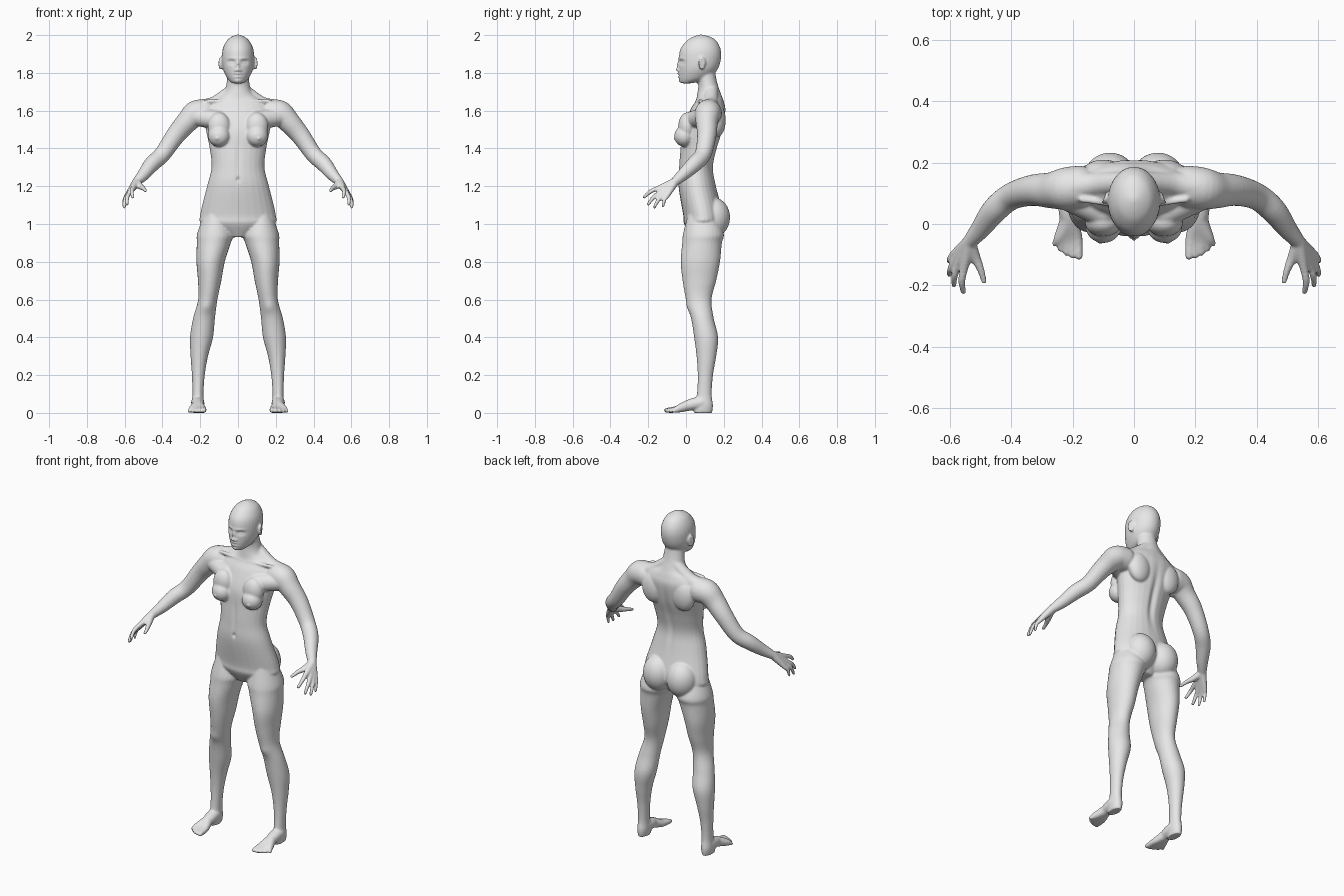
import bpy, bmesh
from math import cos, sin, pi, exp
from mathutils import Vector, Matrix

cube = bpy.data.objects.get("Cube")
if cube:
    bpy.data.objects.remove(cube)

SIDES = 28
STEPS = 5
bm = bmesh.new()


def section(height, half_width, front, back, middle=0):
    return Vector((height, half_width, front, back, middle))


def joint(across, depth, up, radius):
    return Vector((across, depth, up, radius))


def smooth_path(keys):
    """Smooth curve through sections or joints."""
    points = [keys[0], *keys, keys[-1]]
    path = []
    for before, start, end, after in zip(points, points[1:], points[2:], points[3:]):
        for step in range(STEPS):
            t = step / STEPS
            path.append(start + t / 2 * (end - before
                        + t * (2 * before - 5 * start + 4 * end - after)
                        + t * t * (3 * start - before - 3 * end + after)))
    return path + [keys[-1]]


def skin(rings):
    """Closed surface through a list of rings."""
    rings = [[bm.verts.new(point) for point in ring] for ring in rings]
    for lower, upper in zip(rings, rings[1:]):
        for i in range(SIDES):
            j = (i + 1) % SIDES
            bm.faces.new((lower[i], lower[j], upper[j], upper[i]))
    bm.faces.new(reversed(rings[0]))
    bm.faces.new(rings[-1])


TURNS = [2 * pi * i / SIDES for i in range(SIDES)]


def loft(*keys, side=1):
    """Stack of oval sections."""
    rings = []
    for height, half_width, front, back, middle in smooth_path(keys):
        centre, depth = (front + back) / 2, (back - front) / 2
        rings.append([(side * middle + half_width * cos(a), centre + depth * sin(a), height)
                      for a in TURNS])
    skin(rings)


def blob(centre, radii, side=1):
    x, y, z = centre
    place = Matrix.Translation((side * x, y, z)) @ Matrix.Diagonal((*radii, 1))
    bmesh.ops.create_icosphere(bm, subdivisions=4, radius=1, matrix=place)


def tube(*keys, side):
    """Round-ended limb through joints."""
    path = smooth_path([joint(side * key.x, key.y, key.z, key.w) for key in keys])
    rings = []
    for i, point in enumerate(path):
        before, after = path[max(i - 1, 0)], path[min(i + 1, len(path) - 1)]
        aim = (after.xyz - before.xyz).to_track_quat('Z', 'Y')
        rings.append([point.xyz + aim @ Vector((cos(a), sin(a), 0)) * point.w for a in TURNS])
    skin(rings)
    for end in (path[0], path[-1]):
        blob(end.xyz, [end.w] * 3)


# Torso and neck
loft(section(height=.93, half_width=.06, front=.03, back=.13),
     section(height=1, half_width=.19, front=-.01, back=.185),
     section(height=1.05, half_width=.2, front=-.015, back=.195),
     section(height=1.2, half_width=.164, front=-.04, back=.16),
     section(height=1.3, half_width=.14, front=-.038, back=.145),
     section(height=1.4, half_width=.15, front=-.03, back=.165),
     section(height=1.5, half_width=.17, front=-.02, back=.195),
     section(height=1.6, half_width=.185, front=.02, back=.21),
     section(height=1.65, half_width=.15, front=.05, back=.2),
     section(height=1.69, half_width=.08, front=.06, back=.185),
     section(height=1.75, half_width=.06, front=.063, back=.165),
     section(height=1.83, half_width=.055, front=.03, back=.15))

# Head
loft(section(height=1.745, half_width=.03, front=-.025, back=.03),
     section(height=1.77, half_width=.056, front=-.036, back=.12),
     section(height=1.82, half_width=.08, front=-.038, back=.168),
     section(height=1.88, half_width=.086, front=-.038, back=.186),
     section(height=1.93, half_width=.08, front=-.028, back=.182),
     section(height=1.97, half_width=.06, front=.004, back=.16),
     section(height=1.99, half_width=.036, front=.035, back=.13),
     section(height=2.002, half_width=.01, front=.07, back=.09))

for side in (1, -1):
    # Ear plate with a raised rim
    blob(centre=(.088, .085, 1.847), radii=(.01, .016, .03), side=side)
    tube(*[joint(across=.094 - .006 * cos(a), depth=.085 + .015 * cos(a), up=1.85 + .028 * sin(a),
                 radius=.005) for a in TURNS[::4]], side=side)

    # Breast with its upper slope, shoulder blade, buttock
    blob(centre=(.1, -.008, 1.465), radii=(.058, .054, .056), side=side)
    blob(centre=(.1, .005, 1.515), radii=(.06, .046, .075), side=side)
    blob(centre=(.1, .165, 1.55), radii=(.07, .045, .09), side=side)
    blob(centre=(.078, .145, 1.035), radii=(.088, .088, .105), side=side)

    # Neck slope, collarbone and chest fold
    tube(joint(across=.02, depth=.135, up=1.715, radius=.035),
         joint(across=.12, depth=.13, up=1.637, radius=.04),
         joint(across=.2, depth=.12, up=1.61, radius=.05), side=side)
    tube(joint(across=.02, depth=.06, up=1.65, radius=.01),
         joint(across=.17, depth=.08, up=1.65, radius=.01), side=side)
    tube(joint(across=.1, depth=.04, up=1.55, radius=.05),
         joint(across=.23, depth=.1, up=1.57, radius=.05), side=side)

    # Arm from shoulder to wrist
    wrist = joint(across=.538, depth=-.06, up=1.222, radius=.023)
    tube(joint(across=.18, depth=.12, up=1.59, radius=.07),
         joint(across=.225, depth=.115, up=1.583, radius=.069),
         joint(across=.27, depth=.11, up=1.54, radius=.059),
         joint(across=.33, depth=.11, up=1.47, radius=.051),
         joint(across=.4, depth=.09, up=1.37, radius=.044),
         joint(across=.455, depth=.045, up=1.318, radius=.042),
         joint(across=.5, depth=-.015, up=1.262, radius=.033), wrist, side=side)

    # Four fingers fanned from index to little, each rooted at the wrist
    first_knuckle = joint(across=.555, depth=-.145, up=1.19, radius=.014)
    last_knuckle = joint(across=.586, depth=-.096, up=1.154, radius=.013)
    first_tip = joint(across=.557, depth=-.222, up=1.142, radius=.009)
    last_tip = joint(across=.603, depth=-.122, up=1.095, radius=.008)
    arch = joint(across=.017, depth=-.013, up=-.025, radius=0)
    curl = joint(across=.006, depth=-.004, up=.006, radius=0)
    for finger in range(4):
        t = finger / 3
        knuckle = first_knuckle.lerp(last_knuckle, t) + arch * sin(pi * t) / 2
        tip = first_tip.lerp(last_tip, t) + arch * sin(pi * t)
        tube(wrist, knuckle, knuckle.lerp(tip, .5) + curl, tip, side=side)

    # Thumb
    tube(wrist, joint(across=.518, depth=-.108, up=1.2, radius=.017),
         joint(across=.5, depth=-.15, up=1.188, radius=.012),
         joint(across=.49, depth=-.187, up=1.176, radius=.009), side=side)

    # Leg from hip to heel
    loft(section(height=1.05, half_width=.06, front=.01, back=.16, middle=.12),
         section(height=.95, half_width=.096, front=-.015, back=.2, middle=.12),
         section(height=.9, half_width=.09, front=-.02, back=.19, middle=.128),
         section(height=.8, half_width=.075, front=-.028, back=.18, middle=.145),
         section(height=.7, half_width=.062, front=-.018, back=.16, middle=.15),
         section(height=.6, half_width=.051, front=0, back=.135, middle=.16),
         section(height=.5, half_width=.058, front=.027, back=.147, middle=.18),
         section(height=.4, half_width=.061, front=.043, back=.17, middle=.193),
         section(height=.3, half_width=.046, front=.056, back=.16, middle=.205),
         section(height=.2, half_width=.034, front=.062, back=.143, middle=.21),
         section(height=.1, half_width=.029, front=.058, back=.136, middle=.212),
         section(height=.04, half_width=.032, front=.045, back=.143, middle=.213),
         section(height=0, half_width=.027, front=.04, back=.138, middle=.213), side=side)

    # Five toes fanned from big to little, each rooted at the ankle
    ankle = joint(across=.213, depth=.08, up=.055, radius=.035)
    instep = joint(across=.212, depth=.02, up=.042, radius=.03)
    for toe in range(5):
        t = toe / 4
        radius = .013 - .004 * t
        tip = joint(across=.18 + .08 * t, depth=-.104 + .04 * t - .01 * sin(pi * t),
                    up=radius, radius=radius)
        ball = joint(across=.187 + .056 * t, depth=-.045, up=.02, radius=.019)
        tube(ankle, instep, ball, tip, side=side)

mesh = bpy.data.meshes.new("body")
bm.to_mesh(mesh)
bm.free()
body = bpy.data.objects.new("body", mesh)
bpy.context.collection.objects.link(body)

# Fuse all parts into one soft skin
remesh = body.modifiers.new("fuse", 'REMESH')
remesh.mode = 'VOXEL'
remesh.voxel_size = .0055
relax = body.modifiers.new("relax", 'SMOOTH')
relax.iterations = STEPS
bm = bmesh.new()
bm.from_object(body, bpy.context.evaluated_depsgraph_get())
body.modifiers.clear()


def dent(up, wide, tall, depth, across=0, facing=-1):
    """Soft sculpting stroke on the front or back, mirrored when off centre."""
    for x in {across, -across}:
        for v in bm.verts:
            if abs(v.co.z - up) < 3 * tall and v.normal.y * facing > 0:
                fade = exp(-((v.co.x - x) / wide) ** 2 - ((v.co.z - up) / tall) ** 2)
                v.co.y -= facing * depth * fade


# Eye sockets, lids and brows
dent(across=.035, up=1.857, wide=.018, tall=.012, depth=.013)
dent(across=.035, up=1.855, wide=.011, tall=.006, depth=-.007)
dent(across=.03, up=1.876, wide=.024, tall=.007, depth=-.004)
# Nose bridge, tip and nostrils
dent(up=1.84, wide=.009, tall=.02, depth=-.01)
dent(up=1.816, wide=.012, tall=.01, depth=-.014)
dent(across=.014, up=1.812, wide=.007, tall=.006, depth=-.007)
# Lips, mouth line and chin
dent(up=1.795, wide=.019, tall=.005, depth=-.009)
dent(up=1.787, wide=.02, tall=.003, depth=.004)
dent(up=1.779, wide=.017, tall=.005, depth=-.008)
dent(up=1.756, wide=.018, tall=.01, depth=-.006)
# Nipples, navel, belly line, spine and kneecaps
dent(across=.112, up=1.452, wide=.008, tall=.008, depth=-.006)
dent(up=1.235, wide=.008, tall=.012, depth=.01)
dent(up=1.34, wide=.012, tall=.1, depth=.005)
dent(up=1.4, wide=.018, tall=.15, depth=.012, facing=1)
dent(across=.166, up=.56, wide=.03, tall=.03, depth=-.006)

bm.to_mesh(mesh)
bm.free()
mesh.shade_smooth()

grey = bpy.data.materials.new("plain grey")
grey.use_nodes = True
grey.diffuse_color = (.8, .8, .8, 1)
grey.node_tree.nodes["Principled BSDF"].inputs["Base Color"].default_value = grey.diffuse_color
mesh.materials.append(grey)
